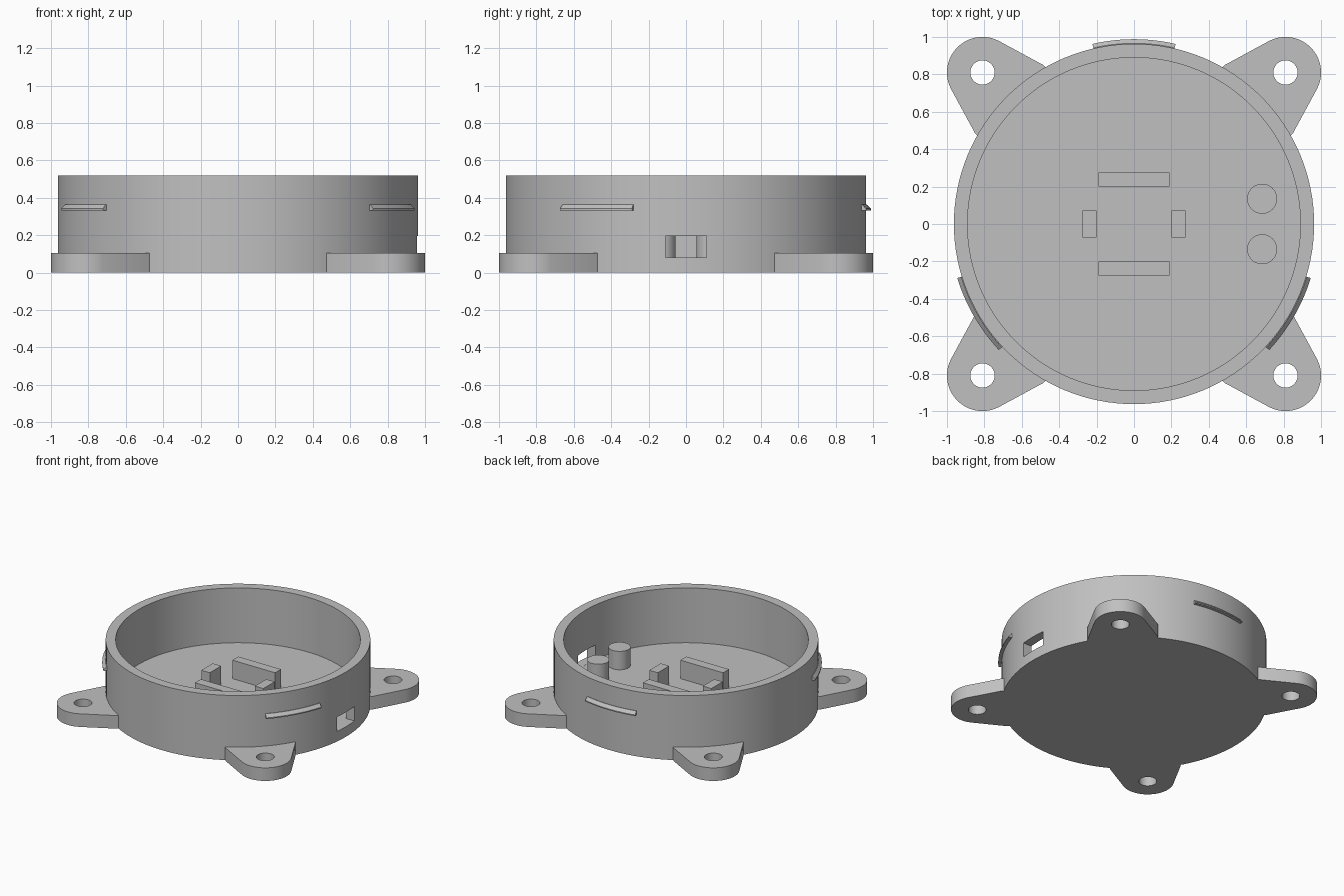
import bpy
import bmesh
from math import sin, cos, pi, radians
from mathutils import Matrix, Vector

cube = bpy.data.objects.get("Cube")
if cube:
    bpy.data.objects.remove(cube, do_unlink=True)

R_OUT, R_IN, HEIGHT, FLOOR = 0.963, 0.89, 0.52, 0.08

grey = bpy.data.materials.new("light grey plastic")
grey.use_nodes = True
COLOUR = (0.53, 0.53, 0.53, 1)
grey.diffuse_color = COLOUR
grey.node_tree.nodes["Principled BSDF"].inputs["Base Color"].default_value = COLOUR


def add_object(name, bm):
    """Turn a bmesh into a grey object."""
    bmesh.ops.recalc_face_normals(bm, faces=bm.faces)
    mesh = bpy.data.meshes.new(name)
    bm.to_mesh(mesh)
    bm.free()
    mesh.materials.append(grey)
    obj = bpy.data.objects.new(name, mesh)
    bpy.context.collection.objects.link(obj)
    return obj


def smooth(obj):
    bpy.ops.object.select_all(action='DESELECT')
    obj.select_set(True)
    bpy.context.view_layer.objects.active = obj
    bpy.ops.object.shade_smooth_by_angle(angle=radians(30))


def lathe(name, profile, steps=128):
    bm = bmesh.new()
    verts = [bm.verts.new((r, 0, z)) for r, z in profile]
    edges = [bm.edges.new(pair) for pair in zip(verts, verts[1:])]
    bmesh.ops.spin(bm, geom=verts + edges, cent=(0, 0, 0), axis=(0, 0, 1),
                   angle=2 * pi, steps=steps)
    bmesh.ops.remove_doubles(bm, verts=bm.verts, dist=0.0001)
    return add_object(name, bm)


def box(name, x0, x1, y0, y1, z0, z1):
    bm = bmesh.new()
    bmesh.ops.create_cube(bm, size=1)
    bmesh.ops.scale(bm, verts=bm.verts, vec=(x1 - x0, y1 - y0, z1 - z0))
    bmesh.ops.translate(bm, verts=bm.verts,
                        vec=((x0 + x1) / 2, (y0 + y1) / 2, (z0 + z1) / 2))
    return add_object(name, bm)


def prism(name, outline, height):
    """Extrude a flat outline up from z = 0."""
    bm = bmesh.new()
    face = bm.faces.new([bm.verts.new((x, y, 0)) for x, y in outline])
    up = bmesh.ops.extrude_face_region(bm, geom=[face], use_keep_orig=True)["geom"]
    bmesh.ops.translate(bm, vec=(0, 0, height),
                        verts=[v for v in up if isinstance(v, bmesh.types.BMVert)])
    return add_object(name, bm)


def cut(obj, cutter):
    """Subtract the cutter for good and delete it."""
    mod = obj.modifiers.new("cut", 'BOOLEAN')
    mod.operation, mod.solver, mod.object = 'DIFFERENCE', 'EXACT', cutter
    bpy.context.view_layer.objects.active = obj
    bpy.ops.object.modifier_apply(modifier=mod.name)
    bpy.data.objects.remove(cutter, do_unlink=True)


# Round tray with a cable slot through the wall
housing = lathe("housing", [(0, 0), (R_OUT, 0), (R_OUT, HEIGHT),
                            (R_IN, HEIGHT), (R_IN, FLOOR), (0, FLOOR)])
cut(housing, box("slot_cutter", 0.86, 1.1, -0.11, 0.11, FLOOR + 0.001, 0.197))
smooth(housing)

# Four mounting ears: rounded tip, flaring into the wall
EAR_U, EAR_R, EAR_H = 0.81 * 2 ** 0.5, 0.19, 0.105
span = radians(73.7)
arc = [-span + 2 * span * i / 32 for i in range(33)]
outline = [(EAR_U + EAR_R * cos(a), EAR_R * sin(a)) for a in arc]
outline += [(0.944, 0.258), (0.905, 0.258), (0.905, -0.258), (0.944, -0.258)]
for i, side in enumerate(("back_left", "back_right", "front_right", "front_left")):
    ear = prism("mounting_ear_" + side, outline, EAR_H)
    hole = lathe("hole_cutter", [(0, -0.1), (0.065, -0.1), (0.065, 0.3), (0, 0.3)], 48)
    hole.data.transform(Matrix.Translation((EAR_U, 0, 0)))
    cut(ear, hole)
    ear.data.transform(Matrix.Rotation(radians(45 + 90 * i), 4, 'Z'))
    smooth(ear)

# Three snap ridges around the outside of the wall
ridge_profile = [(0.95, 0.333), (0.988, 0.333), (0.988, 0.342),
                 (0.966, 0.365), (0.95, 0.365)]
for name, mid in (("back", 90), ("right", 210), ("left", 330)):
    bm = bmesh.new()
    rings = []
    for i in range(17):
        a = radians(mid - 13 + 26 * i / 16)
        rings.append([bm.verts.new((r * cos(a), r * sin(a), z)) for r, z in ridge_profile])
    n = len(ridge_profile)
    for a, b in zip(rings, rings[1:]):
        for k in range(n):
            bm.faces.new((a[k], a[(k + 1) % n], b[(k + 1) % n], b[k]))
    bm.faces.new(rings[0])
    bm.faces.new(rings[-1])
    smooth(add_object("snap_ridge_" + name, bm))

# Blocks on the floor that hold a part in place
TOP, BASE = 0.228, FLOOR - 0.02
for s, y_name, x_name in ((1, "back", "left"), (-1, "front", "right")):
    ys, xs = sorted((0.2 * s, 0.275 * s)), sorted((0.2 * s, 0.275 * s))
    box("long_block_" + y_name, -0.19, 0.19, *ys, BASE, TOP)
    box("short_block_" + x_name, *xs, -0.072, 0.072, BASE, TOP)

    # Strain relief posts beside the slot
    post = lathe("post_" + y_name, [(0, BASE), (0.08, BASE), (0.08, TOP), (0, TOP)], 48)
    post.data.transform(Matrix.Translation(Vector((0.685, 0.135 * s, 0))))
    smooth(post)
